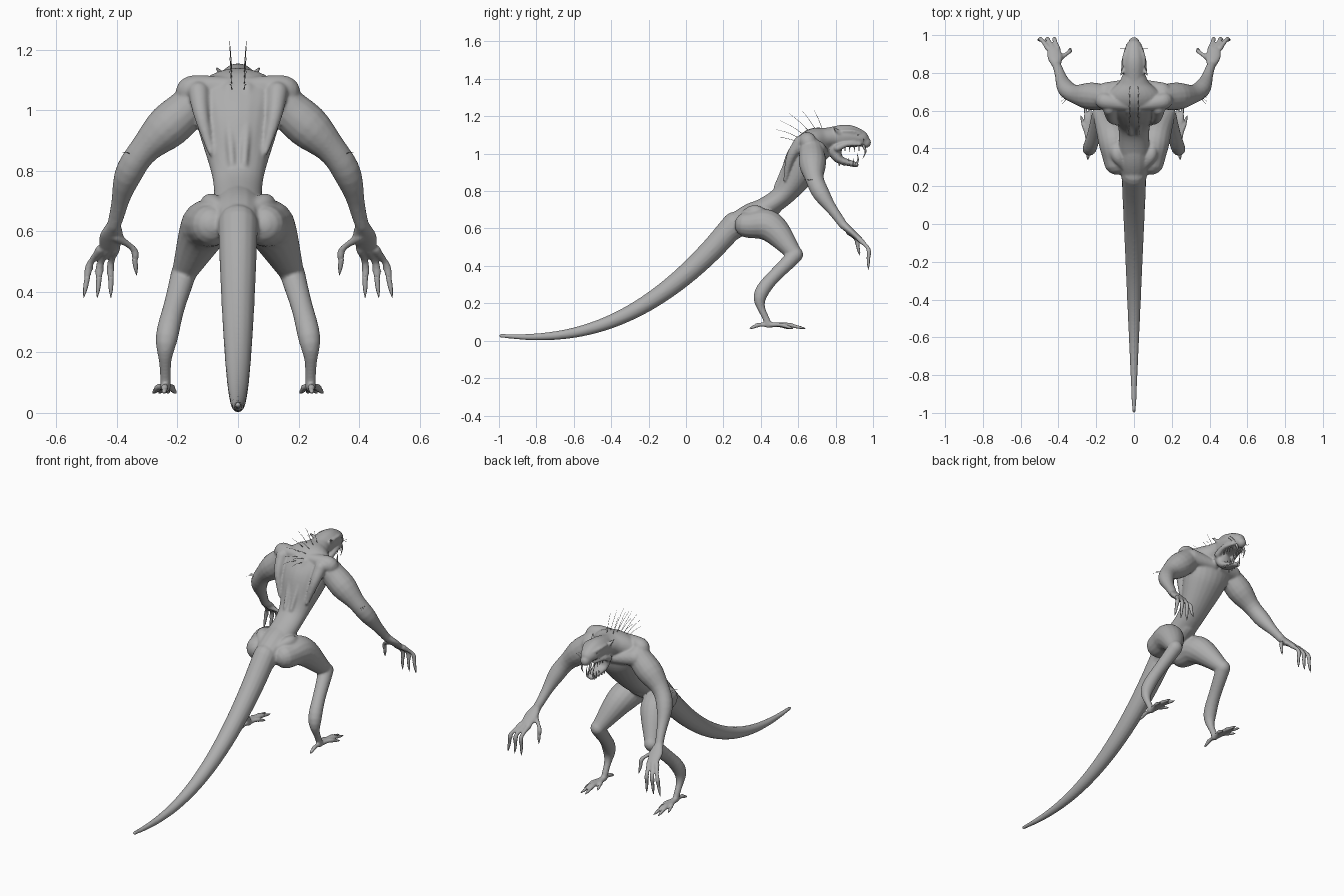
import bpy, bmesh, math
from mathutils import Vector

cube = bpy.data.objects.get("Cube")
if cube:
    bpy.data.objects.remove(cube, do_unlink=True)

skin = bpy.data.materials.new("grey_skin")
skin.use_nodes = True
grey = (.42, .42, .42, 1)
skin.diffuse_color = grey
skin.node_tree.nodes["Principled BSDF"].inputs["Base Color"].default_value = grey


def sample(values, t):
    """Smooth curve through evenly spaced values, with t running from start to end."""
    padded = [values[0] * 2 - values[1], *values, values[-1] * 2 - values[-2]]
    last = len(values) - 1
    i = min(int(t * last), last - 1)
    t = t * last - i
    a, b, c, d = padded[i:i + 4]
    return b + (c - a) * (t / 2) + (a * 2 - b * 5 + c * 4 - d) * (t * t / 2) \
        + (b * 3 - a - c * 3 + d) * (t ** 3 / 2)


def tube(bm, path, widths, depths=None, mirror=False, sides=16):
    """Loft ellipses along a path with domed ends, optionally repeated on the other side."""
    path = [Vector(point) for point in path]
    depths = depths or widths
    chord = (path[-1] - path[0]).normalized()
    reference = Vector((1, 0, 0)) if abs(chord.x) < .6 else Vector((0, 1, 0))
    steps = 8 * (len(path) - 1)
    # each station is a place on the path and how far round an end dome it sits
    domes = [.4, .8, 1.2, 1.5]
    stations = [(0, -dome) for dome in reversed(domes)]
    stations += [(step / steps, 0) for step in range(steps + 1)]
    stations += [(1, dome) for dome in domes]
    for flip in ((1, -1) if mirror else (1,)):
        rings = []
        for t, dome in stations:
            ahead = sample(path, min(t + .02, 1))
            behind = sample(path, max(t - .02, 0))
            tangent = (ahead - behind).normalized()
            side = (reference - tangent * reference.dot(tangent)).normalized()
            width = max(sample(widths, t), .0005)
            depth = max(sample(depths, t), .0005)
            center = sample(path, t) + tangent * math.sin(dome) * min(width, depth)
            across = side * width * math.cos(dome)
            upward = tangent.cross(side) * depth * math.cos(dome)
            ring = []
            for k in range(sides):
                angle = math.tau * k / sides
                corner = center + across * math.cos(angle) + upward * math.sin(angle)
                corner.x *= flip
                ring.append(bm.verts.new(corner))
            rings.append(ring)
        for near, far in zip(rings, rings[1:]):
            for k in range(sides):
                bm.faces.new((near[k - 1], near[k], far[k], far[k - 1]))
        bm.faces.new(rings[0])
        bm.faces.new(rings[-1])


def pair(bm, path, *radii, sides=16):
    """Round tube built on both the left and the right."""
    tube(bm, path, radii, mirror=True, sides=sides)


def middle(*profile):
    """Path in the plane of symmetry."""
    return [(0, y, z) for y, z in profile]


def digit(root, knuckle, tip):
    """Finger or toe with a bony knuckle and a tapering claw."""
    root, knuckle, tip = Vector(root), Vector(knuckle), Vector(tip)
    nail = knuckle.lerp(tip, .55)
    pair(body, (root, knuckle, nail), .016, .011, .013, .008, sides=10)
    pair(claws, (knuckle.lerp(tip, .4), nail.lerp(tip, .4), tip), .009, .007, .001, sides=8)


def bristle(root, offset):
    """Fine hair that bows upward a little."""
    root, offset = Vector(root), Vector(offset)
    bend = root + offset / 2 + Vector((0, 0, .006))
    pair(bristles, (root, bend, root + offset), .0014, .0006, sides=5)


def finish(bm, name):
    bmesh.ops.recalc_face_normals(bm, faces=bm.faces[:])
    mesh = bpy.data.meshes.new(name)
    bm.to_mesh(mesh)
    bm.free()
    mesh.materials.append(skin)
    mesh.shade_smooth()
    part = bpy.data.objects.new(name, mesh)
    bpy.context.collection.objects.link(part)
    return part


body, claws, teeth, eyes, bristles = (bmesh.new() for part in range(5))

# tail: a rising power curve that thickens evenly into the pelvis
stations = [-.99 + .125 * i for i in range(11)]
tail = middle(*((y, .02 + .48 * abs(y + .85) ** 2.2) for y in stations))
tube(body, tail, (.01, .066))
pelvis = middle((.22, .58), (.34, .66), (.46, .72))
tube(body, pelvis, (.062, .08, .06), (.06, .07, .055))

# waist, ribcage and neck
torso = middle((.36, .67), (.52, .78), (.63, .95), (.68, 1.05), (.75, 1.08), (.82, 1.09))
tube(body, torso, (.08, .085, .135, .15, .08, .05), (.06, .06, .105, .085, .06, .05), sides=24)

# shoulder ridge, shoulder blades, spine muscles and chest
pair(body, ((.03, .63, 1.08), (.15, .65, 1.07), (.16, .66, 1.04)), .03, .045, .04)
pair(body, ((.13, .61, 1.06), (.12, .56, .98), (.09, .53, .86)), .035, .025, .01)
pair(body, ((.03, .61, 1.07), (.03, .555, .98), (.02, .48, .82)), .025, .012)
pair(body, ((.02, .74, 1), (.15, .7, 1.02)), .03, .05)

# arms and palms
shoulder, elbow = (.15, .67, 1.02), (.34, .7, .83)
wrist, palm = (.41, .84, .62), (.425, .92, .55)
pair(body, (shoulder, elbow, wrist), .066, .073, .05, .046, .03, .023)
pair(body, ((.34, .67, .86), elbow), .015, .03)
tube(body, (wrist, palm), (.024, .04, .036), (.022, .016), mirror=True)

# three fingers fanning outward, and a thumb
for i in range(3):
    digit((.455 - .025 * i, .93, .54), (.49 - .035 * i, .975, .49), (.51 - .045 * i, .975, .38))
digit((.4, .87, .58), (.345, .91, .54), (.335, .93, .455))

# legs with a backward hock
hip, thigh, knee = (.09, .33, .62), (.11, .45, .61), (.18, .585, .46)
hock, ball = (.235, .4, .25), Vector((.24, .44, .085))
pair(body, (hip, thigh, knee), .07, .082, .04)
pair(body, (knee, hock, ball), .042, .036, .037, .02, .018)

# hip crests
pair(body, ((.05, .3, .67), (.09, .37, .69), (.09, .46, .66)), .02, .035, .015)

# four forward toes and a heel spur, by turn and length
for turn, length in ((-.3, .12), (-.05, .2), (.1, .2), (.3, .14), (3.1, .1)):
    reach = Vector((math.sin(turn), math.cos(turn), 0)) * length
    digit(ball, ball + reach * .5, ball + reach - Vector((0, 0, .02)))

# skull and muzzle, then the open lower jaw
skull = middle((.76, 1.085), (.86, 1.095), (.93, 1.08), (.96, 1.06))
tube(body, skull, (.055, .06, .048, .03))
jaw = middle((.79, 1.03), (.82, .97), (.91, .94))
tube(body, jaw, (.05, .045, .022), (.045, .024, .014))

# brows, cheekbones and ears
pair(body, ((.05, .84, 1.12), (.05, .89, 1.12), (.035, .93, 1.11)), .012, .01, sides=8)
pair(body, ((.05, .81, 1.03), (.052, .86, 1.05), (.04, .93, 1.05)), .02, .01, sides=8)
pair(body, ((.05, .82, 1.11), (.07, .79, 1.14)), .014, .006, sides=8)

# eyes
pair(eyes, ((.035, .92, 1.1), (.048, .92, 1.1)), .004, .009, .004, sides=10)

# fangs and rows of small teeth
pair(teeth, ((.026, .95, 1.04), (.026, .96, 1.01), (.026, .945, .975)), .008, .001, sides=8)
pair(teeth, ((.022, .91, .94), (.022, .92, .97), (.022, .915, 1)), .007, .001, sides=8)
for i in range(4):
    y = .925 - .025 * i
    pair(teeth, ((.036, y, 1.05), (.036, y, 1.01)), .006, .001, sides=6)
    pair(teeth, ((.026, y - .03, .94), (.026, y - .03, .975)), .005, .001, sides=6)

# mane bristles rising toward the neck, then elbow hairs and whiskers
for i in range(6):
    angle = .15 + .2 * i
    length = .11 + .05 * math.sin(math.pi * i / 5)
    bristle((.02, .58 + .03 * i, 1.07 + .012 * i),
            (.008, -math.cos(angle) * length, math.sin(angle) * length))
for i in range(3):
    bristle((.35, .67 + .01 * i, .85), (.035, -.04 + .01 * i, .01))
for y in (.93, .95):
    bristle((.035, y, 1.06), (.04, 0, .02))

# fuse the flesh into one smooth skin
flesh = finish(body, "body")
fuse = flesh.modifiers.new("fuse", "REMESH")
fuse.mode, fuse.voxel_size, fuse.use_smooth_shade = "VOXEL", .006, True
soften = flesh.modifiers.new("soften", "SMOOTH")
soften.factor, soften.iterations = .5, 6

for bm, name in ((claws, "claws"), (teeth, "teeth"), (eyes, "eyes"), (bristles, "bristles")):
    finish(bm, name)
